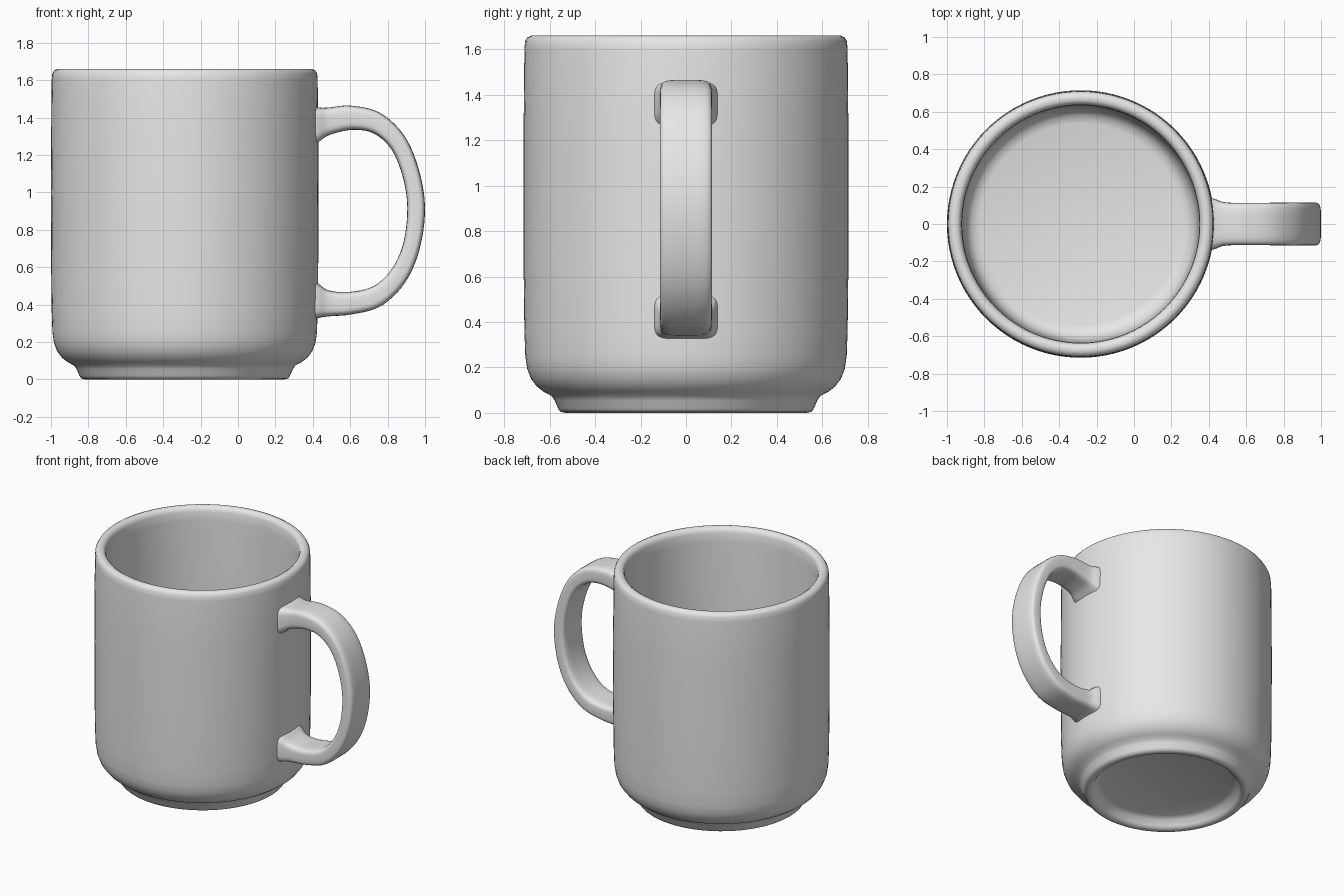
import bpy, bmesh, math
from mathutils import Vector

cube = bpy.data.objects.get("Cube")
if cube:
    bpy.data.objects.remove(cube, do_unlink=True)

glaze = bpy.data.materials.new("grey_ceramic")
glaze.use_nodes = True
COLOUR = (0.8, 0.8, 0.8, 1.0)
glaze.diffuse_color = COLOUR
glaze.node_tree.nodes["Principled BSDF"].inputs["Base Color"].default_value = COLOUR

CENTRE_X = -0.285


def finish(name, bm, angle):
    """Turn a bmesh into a smooth-shaded object with the glaze."""
    bmesh.ops.remove_doubles(bm, verts=bm.verts[:], dist=1e-5)
    bmesh.ops.recalc_face_normals(bm, faces=bm.faces[:])
    mesh = bpy.data.meshes.new(name)
    bm.to_mesh(mesh)
    bm.free()
    mesh.materials.append(glaze)
    mesh.shade_smooth()
    mesh.set_sharp_from_angle(angle=math.radians(angle))
    obj = bpy.data.objects.new(name, mesh)
    bpy.context.collection.objects.link(obj)
    return obj


def smooth_path(points, steps):
    """Catmull-Rom interpolation through tuples of any length."""
    pts = [Vector(p) for p in points]
    pts = [pts[0] * 2 - pts[1]] + pts + [pts[-1] * 2 - pts[-2]]
    out = []
    for a, b, c, d in zip(pts, pts[1:], pts[2:], pts[3:]):
        for i in range(steps):
            t = i / steps
            out.append(0.5 * (2 * b + (c - a) * t + (2 * a - 5 * b + 4 * c - d) * t * t
                              + (3 * b - a - 3 * c + d) * t ** 3))
    out.append(pts[-2])
    return out


# Cup: one closed profile (radius, height) spun round, from recess to inner floor
profile = [
    (0, 0.07), (0.44, 0.07), (0.475, 0.055), (0.495, 0.02), (0.51, 0.004),
    (0.53, 0.0), (0.553, 0.005), (0.563, 0.02), (0.578, 0.055), (0.592, 0.075),
    (0.625, 0.092), (0.655, 0.115), (0.682, 0.15), (0.699, 0.195), (0.707, 0.25),
    (0.711, 0.36), (0.714, 0.6), (0.715, 1.0), (0.714, 1.3), (0.711, 1.6),
    (0.708, 1.635), (0.698, 1.652), (0.68, 1.66), (0.66, 1.658), (0.645, 1.648),
    (0.637, 1.625), (0.634, 1.56), (0.634, 1.0), (0.63, 0.4), (0.624, 0.25),
    (0.61, 0.185), (0.58, 0.152), (0.54, 0.14), (0, 0.14),
]
bm = bmesh.new()
verts = [bm.verts.new((r, 0, z)) for r, z in profile]
edges = [bm.edges.new(pair) for pair in zip(verts, verts[1:])]
bmesh.ops.spin(bm, geom=verts + edges, cent=(0, 0, 0), axis=(0, 0, 1),
               angle=math.tau, steps=96)
cup = finish("cup_body", bm, 50)
cup.location.x = CENTRE_X

# Handle: stations of outer x, outer z, inner x, inner z, half width
stations = [
    (0.37, 1.475, 0.37, 1.22, 0.15), (0.43, 1.455, 0.43, 1.268, 0.135),
    (0.485, 1.454, 0.49, 1.307, 0.116), (0.60, 1.464, 0.61, 1.334, 0.113),
    (0.755, 1.428, 0.725, 1.315, 0.114), (0.885, 1.31, 0.82, 1.23, 0.115),
    (0.965, 1.13, 0.88, 1.085, 0.115), (1.0, 0.92, 0.905, 0.92, 0.115),
    (0.972, 0.70, 0.885, 0.735, 0.115), (0.895, 0.52, 0.825, 0.595, 0.115),
    (0.765, 0.392, 0.73, 0.502, 0.114), (0.61, 0.348, 0.605, 0.469, 0.113),
    (0.485, 0.337, 0.49, 0.475, 0.116), (0.43, 0.328, 0.43, 0.512, 0.135),
    (0.37, 0.31, 0.37, 0.56, 0.15),
]
SIDES = 28
POWER = 0.42  # squarish rounded cross-section


def soft(v):
    return math.copysign(abs(v) ** POWER, v)


bm = bmesh.new()
rings = []
for s in smooth_path(stations, 5):
    outer, inner = Vector((s[0], 0, s[1])), Vector((s[2], 0, s[3]))
    mid, half = (outer + inner) / 2, (outer - inner) / 2
    ring = []
    for k in range(SIDES):
        a = math.tau * (k + 0.5) / SIDES
        p = mid + half * soft(math.sin(a))
        p.y = s[4] * soft(math.cos(a))
        ring.append(bm.verts.new(p))
    rings.append(ring)
for r0, r1 in zip(rings, rings[1:]):
    for k in range(SIDES):
        n = (k + 1) % SIDES
        bm.faces.new((r0[k], r0[n], r1[n], r1[k]))
bm.faces.new(rings[0])
bm.faces.new(rings[-1])
finish("handle", bm, 50)
